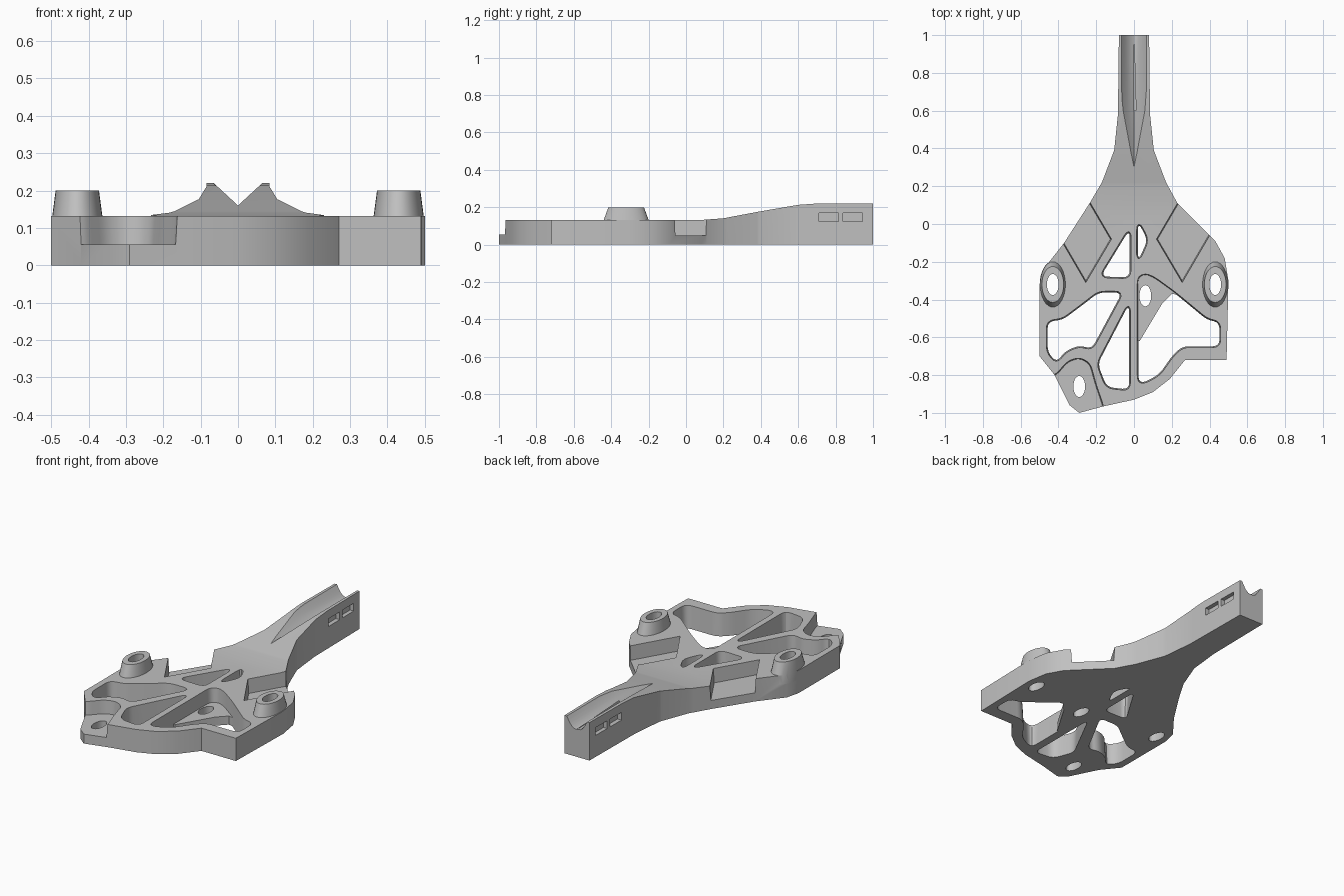
import bpy, bmesh, math
from mathutils import Vector

cube = bpy.data.objects.get("Cube")
if cube:
    bpy.data.objects.remove(cube, do_unlink=True)

grey = bpy.data.materials.new("light grey")
grey.use_nodes = True
tone = (0.53, 0.53, 0.53, 1)
grey.diffuse_color = tone
grey.node_tree.nodes["Principled BSDF"].inputs["Base Color"].default_value = tone


def loft(name, rings):
    """Closed solid through rings with equal point counts."""
    bm = bmesh.new()
    vs = [[bm.verts.new(p) for p in ring] for ring in rings]
    n = len(rings[0])
    for a, b in zip(vs, vs[1:]):
        for i in range(n):
            j = (i + 1) % n
            bm.faces.new((a[i], a[j], b[j], b[i]))
    bm.faces.new(vs[0][::-1])
    bm.faces.new(vs[-1])
    bmesh.ops.recalc_face_normals(bm, faces=bm.faces[:])
    me = bpy.data.meshes.new(name)
    bm.to_mesh(me)
    bm.free()
    me.materials.append(grey)
    ob = bpy.data.objects.new(name, me)
    bpy.context.collection.objects.link(ob)
    return ob


def rounded(pts, r, steps=4):
    """Replace each corner by a small curve."""
    out = []
    pts = [Vector(p) for p in pts]
    for i, p in enumerate(pts):
        a, b = pts[i - 1] - p, pts[(i + 1) % len(pts)] - p
        s = p + a.normalized() * min(r, a.length * 0.45)
        e = p + b.normalized() * min(r, b.length * 0.45)
        for k in range(steps + 1):
            t = k / steps
            out.append(s * (1 - t) ** 2 + p * 2 * t * (1 - t) + e * t * t)
    return out


def grown(pts, d):
    """Offset a polygon outward by d with mitred corners."""
    pts = [Vector(p) for p in pts]
    n = len(pts)
    area = sum(pts[i - 1].x * pts[i].y - pts[i - 1].y * pts[i].x for i in range(n))
    d = d if area > 0 else -d
    out = []
    for i, p in enumerate(pts):
        a = (p - pts[i - 1]).normalized()
        b = (pts[(i + 1) % n] - p).normalized()
        side = Vector((a.y + b.y, -a.x - b.x))
        out.append(p + side * d / (1 + a.dot(b)))
    return out


def prism(name, pts, z0, z1, draft=0):
    top = grown(pts, draft)
    return loft(name, [[(p[0], p[1], z0) for p in pts], [(p[0], p[1], z1) for p in top]])


def ellipse(x, y, rx, ry, n=32):
    return [(x + rx * math.cos(math.tau * i / n), y + ry * math.sin(math.tau * i / n)) for i in range(n)]


def combine(target, tool, op):
    """Apply a boolean; keep the earlier mesh if the solver loses the body."""
    backup = target.data.copy()
    mod = target.modifiers.new("combine", "BOOLEAN")
    mod.operation = op
    mod.solver = "EXACT"
    mod.object = tool
    bpy.context.view_layer.objects.active = target
    bpy.ops.object.modifier_apply(modifier=mod.name)
    if len(target.data.polygons) < 20:
        target.data = backup
    else:
        bpy.data.meshes.remove(backup)
    bpy.data.objects.remove(tool, do_unlink=True)


# Plan outline of plate and arm
outline = [
    (-0.16, -0.965), (0, -0.93), (0.1, -0.89), (0.19, -0.82), (0.27, -0.72),
    (0.49, -0.72), (0.5, -0.3), (0.48, -0.18), (0.43, -0.09), (0.23, 0.11),
    (0.17, 0.22), (0.105, 0.39), (0.085, 0.58), (0.08, 1), (-0.08, 1),
    (-0.085, 0.58), (-0.105, 0.39), (-0.17, 0.22), (-0.235, 0.11),
    (-0.37, -0.1), (-0.48, -0.24), (-0.5, -0.32), (-0.5, -0.7),
    (-0.42, -0.8), (-0.34, -0.96), (-0.29, -1),
]
body = prism("bracket_body", outline, 0, 0.132)

# Crease the slab across and lift its top into the arm
rise = [(-2, 0.132), (0.08, 0.132), (0.2, 0.141), (0.38, 0.175), (0.6, 0.213), (0.7, 0.22), (2, 0.22)]
bm = bmesh.new()
bm.from_mesh(body.data)
for y, z in rise[1:-1]:
    bmesh.ops.bisect_plane(bm, geom=bm.verts[:] + bm.edges[:] + bm.faces[:], dist=0.0001,
                           plane_co=(0, y, 0), plane_no=(0, 1, 0))
for v in bm.verts:
    if v.co.z > 0.1:
        for (y0, z0), (y1, z1) in zip(rise, rise[1:]):
            if y0 <= v.co.y < y1:
                v.co.z = z0 + (z1 - z0) * (v.co.y - y0) / (y1 - y0)
bm.to_mesh(body.data)
bm.free()

# Tapered bosses
for s in (-1, 1):
    boss = loft("boss", [
        [(x, y, z) for x, y in ellipse(s * 0.43, -0.32, rx, ry)]
        for rx, ry, z in ((0.069, 0.122, 0.08), (0.067, 0.12, 0.132), (0.058, 0.095, 0.2))])
    combine(body, boss, "UNION")

# Lightening windows through the plate
windows = [
    [(-0.015, 0), (-0.015, -0.29), (-0.19, -0.285)],
    [(0.013, 0), (0.04, -0.005), (0.08, -0.085), (0.013, -0.235)],
    [(-0.05, -0.355), (-0.19, -0.355), (-0.26, -0.41), (-0.38, -0.5), (-0.465, -0.51),
     (-0.465, -0.68), (-0.41, -0.745), (-0.36, -0.68), (-0.29, -0.65), (-0.22, -0.67)],
    [(-0.018, -0.39), (-0.018, -0.885), (-0.15, -0.87), (-0.2, -0.74)],
    [(0.016, -0.28), (0.06, -0.26), (0.11, -0.28), (0.22, -0.36), (0.39, -0.5), (0.46, -0.515),
     (0.46, -0.655), (0.26, -0.655), (0.21, -0.7), (0.14, -0.8), (0.06, -0.845), (0.016, -0.84)],
]
for w in windows:
    base = rounded(grown(w, -0.01), 0.035)
    combine(body, prism("window_cutter", base, -0.05, 0.15, 0.01), "DIFFERENCE")

# Thin web in the corner of the large window
web = [(0.005, -0.25), (0.005, -0.62), (0.03, -0.62), (0.15, -0.42), (0.2, -0.37), (0.27, -0.38), (0.12, -0.22)]
combine(body, prism("web", web, 0, 0.05), "UNION")

# Stepped-down front mounting pad
pad = [(-0.46, -0.81), (-0.41, -0.8), (-0.35, -0.73), (-0.29, -0.71), (-0.235, -0.74),
       (-0.205, -0.85), (-0.165, -0.965), (-0.16, -1.1), (-0.5, -1.1)]
combine(body, prism("pad_cutter", rounded(pad, 0.03), 0.055, 0.3, 0.015), "DIFFERENCE")

# Angled notches on both flanks
for s in (-1, 1):
    notch = [(s * x, y) for x, y in ((0.295, 0.21), (0.125, -0.08), (0.255, -0.3), (0.43, 0))]
    combine(body, prism("notch_cutter", notch, 0.05, 0.3, 0.015), "DIFFERENCE")

# Bolt holes
for x, y in ((-0.43, -0.32), (0.43, -0.32), (-0.29, -0.86), (0.06, -0.38)):
    combine(body, prism("bolt_hole", ellipse(x, y, 0.031, 0.056), -0.1, 0.3), "DIFFERENCE")

# Arm groove: a V that becomes rounded toward the back
rings = []
for y, bulge in ((0.25, 0), (0.6, 0), (1.05, 0.022)):
    ring = []
    for i in range(15):
        t = (i - 7) / 6
        z = 0.16 + 0.06 * abs(t) - bulge * math.sin(math.pi * abs(t))
        ring.append((0.065 * t, y, z))
    rings.append(ring + [(0.076, y, 0.3), (-0.076, y, 0.3)])
combine(body, loft("groove_cutter", rings), "DIFFERENCE")

# Recessed slots in the arm sides
for s in (-1, 1):
    for y in (0.71, 0.84):
        slot = [(s * 0.058, y), (s * 0.12, y), (s * 0.12, y + 0.105), (s * 0.058, y + 0.105)]
        combine(body, prism("slot_cutter", slot, 0.125, 0.17), "DIFFERENCE")

bpy.ops.object.select_all(action="DESELECT")
body.select_set(True)
bpy.context.view_layer.objects.active = body
bpy.ops.object.shade_smooth_by_angle(angle=math.radians(30))
